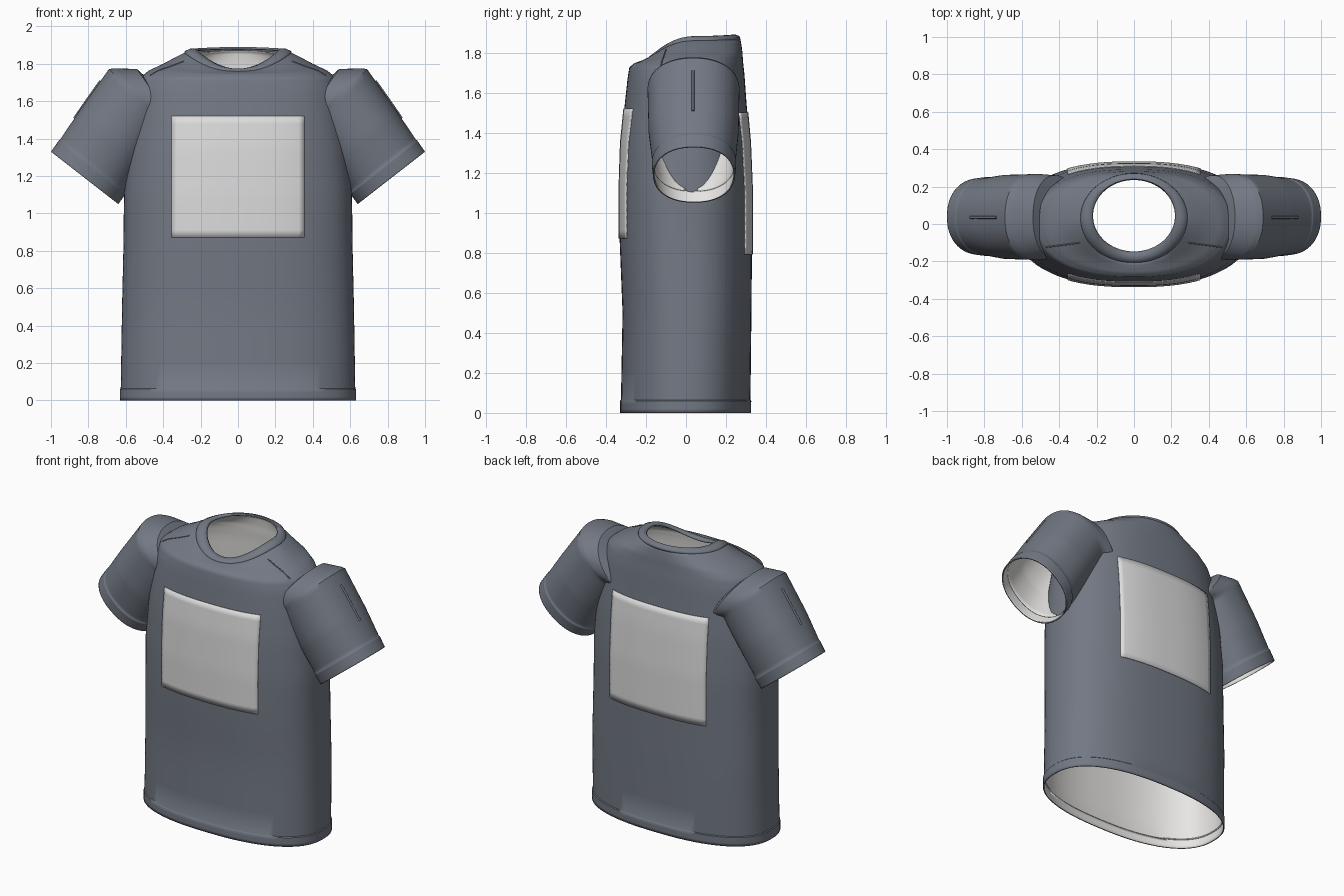
import bpy, bmesh, math
from mathutils import Vector
from mathutils.bvhtree import BVHTree

if "Cube" in bpy.data.objects:
    bpy.data.objects.remove(bpy.data.objects["Cube"])


def material(name, rgb):
    m = bpy.data.materials.new(name)
    m.use_nodes = True
    m.diffuse_color = (*rgb, 1)
    m.node_tree.nodes["Principled BSDF"].inputs["Base Color"].default_value = (*rgb, 1)
    return m


CLOTH = material("slate cloth", (0.17, 0.19, 0.23))
LINING = material("pale lining", (0.8, 0.79, 0.77))
PRINT = material("light panel", (0.72, 0.72, 0.72))


def spow(v, n):
    return math.copysign(abs(v) ** (2 / n), v)


def densify(rings, k):
    """Linear in-between rings."""
    out = []
    for a, b in zip(rings, rings[1:]):
        out += [[p + (q - p) * i / k for p, q in zip(a, b)] for i in range(k)]
    return out + [list(rings[-1])]


def loft(rings, point, count):
    """Skin a tube through rings; point(ring, cos, sin) gives each vertex."""
    bm = bmesh.new()
    rows = []
    for r in rings:
        angles = [2 * math.pi * j / count for j in range(count)]
        rows.append([bm.verts.new(point(r, math.cos(t), math.sin(t))) for t in angles])
    for a, b in zip(rows, rows[1:]):
        for j in range(count):
            k = (j + 1) % count
            bm.faces.new((a[j], a[k], b[k], b[j]))
    bm.normal_update()
    return bm


def finish(name, bm, mats, angle=40):
    me = bpy.data.meshes.new(name)
    bm.to_mesh(me)
    ob = bpy.data.objects.new(name, me)
    bpy.context.collection.objects.link(ob)
    for m in mats:
        me.materials.append(m)
    bpy.ops.object.select_all(action='DESELECT')
    ob.select_set(True)
    bpy.context.view_layer.objects.active = ob
    bpy.ops.object.shade_smooth_by_angle(angle=math.radians(angle))
    return ob


def line_shell(ob, thickness=0.008):
    """Give cloth a thickness with the lining on its inside."""
    s = ob.modifiers.new("lining", 'SOLIDIFY')
    s.thickness = thickness
    s.offset = -1
    s.material_offset = 1
    s.material_offset_rim = 0


def body_point(r, c, s):
    side, front, back, rx, yf, yb, n = r
    z = side + ((back if s > 0 else front) - side) * s * s
    return (rx * spow(c, n), (yf + yb) / 2 + (yb - yf) / 2 * spow(s, n), z)


# Body: side z, front z, back z, half width, front y, back y, roundness
body_rings = [
    (0, 0, 0, .632, -.33, .325, 2.4),
    (.06, .06, .06, .632, -.329, .326, 2.4),
    (.065, .065, .065, .627, -.325, .322, 2.4),
    (.5, .5, .5, .62, -.317, .327, 2.5),
    (.85, .85, .85, .612, -.331, .33, 2.5),
    (1.1, 1.1, 1.1, .61, -.333, .33, 2.5),
    (1.35, 1.35, 1.35, .587, -.325, .32, 2.5),
    (1.55, 1.55, 1.55, .555, -.305, .302, 2.5),
    (1.67, 1.67, 1.69, .54, -.292, .292, 2.4),
    (1.73, 1.725, 1.755, .52, -.283, .285, 2.3),
    (1.765, 1.745, 1.8, .475, -.262, .282, 2.2),
    (1.8, 1.755, 1.83, .4, -.235, .278, 2.1),
    (1.84, 1.76, 1.86, .325, -.215, .273, 2),
    (1.862, 1.757, 1.872, .28, -.2, .265, 2),
]
body_bm = loft(densify(body_rings, 3), body_point, 96)
tree = BVHTree.FromBMesh(body_bm)
line_shell(finish("shirt_body", body_bm, (CLOTH, LINING)))

# Ribbed neck band
collar_rings = [
    (1.852, 1.745, 1.862, .288, -.21, .272, 2),
    (1.868, 1.76, 1.878, .284, -.207, .27, 2),
    (1.881, 1.774, 1.888, .255, -.185, .255, 2),
    (1.882, 1.774, 1.89, .228, -.158, .24, 2),
    (1.872, 1.762, 1.88, .219, -.147, .235, 2),
]
line_shell(finish("neck_band", loft(collar_rings, body_point, 72), (CLOTH, LINING), 60))


def sleeve_point(r, c, s):
    tx, tz, bx, bz, yf, yb = r
    c, s = spow(c, 2.2), spow(s, 2.2)
    return ((tx + bx) / 2 + (tx - bx) / 2 * c,
            (yf + yb) / 2 + (yb - yf) / 2 * s,
            (tz + bz) / 2 + (tz - bz) / 2 * c)


# Sleeves: top x, top z, bottom x, bottom z, front y, back y, from cuff to cap
sleeve_rings = [
    (1, 1.33, .64, 1.05, -.165, .245),
    (.958, 1.39, .6, 1.105, -.171, .251),
    (.952, 1.394, .6, 1.113, -.167, .247),
    (.85, 1.545, .5, 1.27, -.187, .263),
    (.69, 1.772, .38, 1.45, -.192, .267),
    (.66, 1.776, .36, 1.45, -.192, .267),
    (.54, 1.772, .3, 1.42, -.185, .26),
    (.46, 1.7, .28, 1.4, -.16, .24),
]
bm = loft(densify(sleeve_rings, 10), sleeve_point, 96)


def inside_body(p):
    loc, normal, _, _ = tree.find_nearest(p)
    return (p - loc).dot(normal) < -0.003


# Trim away the sleeve cloth hidden within the body
hidden = [f for f in bm.faces if all(inside_body(v.co) for v in f.verts)]
bmesh.ops.delete(bm, geom=hidden, context='FACES')
sleeves = finish("sleeves", bm, (CLOTH, LINING))
sleeves.modifiers.new("mirror", 'MIRROR')
line_shell(sleeves)


def print_panel(name, side, z0, z1, half=.355, nx=24, nz=16):
    """Thin plate hugging the chest (side -1) or the back (side 1)."""
    bm = bmesh.new()
    grid = []
    for i in range(nz + 1):
        row = []
        for j in range(nx + 1):
            x = half * (2 * j / nx - 1)
            z = z0 + (z1 - z0) * i / nz
            hit = tree.ray_cast(Vector((x, side * 2, z)), Vector((0, -side, 0)))[0]
            row.append(bm.verts.new((x, hit.y + side * .005, z)))
        grid.append(row)
    for a, b in zip(grid, grid[1:]):
        for j in range(nx):
            quad = (a[j], a[j + 1], b[j + 1], b[j])
            bm.faces.new(quad if side < 0 else quad[::-1])
    bm.normal_update()
    s = finish(name, bm, (PRINT,)).modifiers.new("plate", 'SOLIDIFY')
    s.thickness = .006
    s.offset = -1


print_panel("chest_panel", -1, .87, 1.52)
print_panel("back_panel", 1, .79, 1.5)


def ridge(name, points, radius):
    """Slim raised fold of cloth along a path."""
    cu = bpy.data.curves.new(name, 'CURVE')
    cu.dimensions = '3D'
    cu.bevel_depth = radius
    cu.bevel_resolution = 2
    cu.use_fill_caps = True
    sp = cu.splines.new('POLY')
    sp.points.add(len(points) - 1)
    for p, co in zip(sp.points, points):
        p.co = (*co, 1)
    cu.materials.append(CLOTH)
    bpy.context.collection.objects.link(bpy.data.objects.new(name, cu))


# Sleeve folds and shoulder seams on both sides
for side, label in ((1, "left"), (-1, "right")):
    ridge(label + "_sleeve_fold",
          [(side * .735, .035, 1.708), (side * .805, .035, 1.609), (side * .875, .035, 1.508)], .007)
    seam = []
    for i in range(9):
        x = side * (.29 + .18 * i / 8)
        hit = tree.ray_cast(Vector((x, -.1 - .003 * i, 3)), Vector((0, 0, -1)))[0]
        seam.append(hit)
    ridge(label + "_shoulder_seam", seam, .004)
